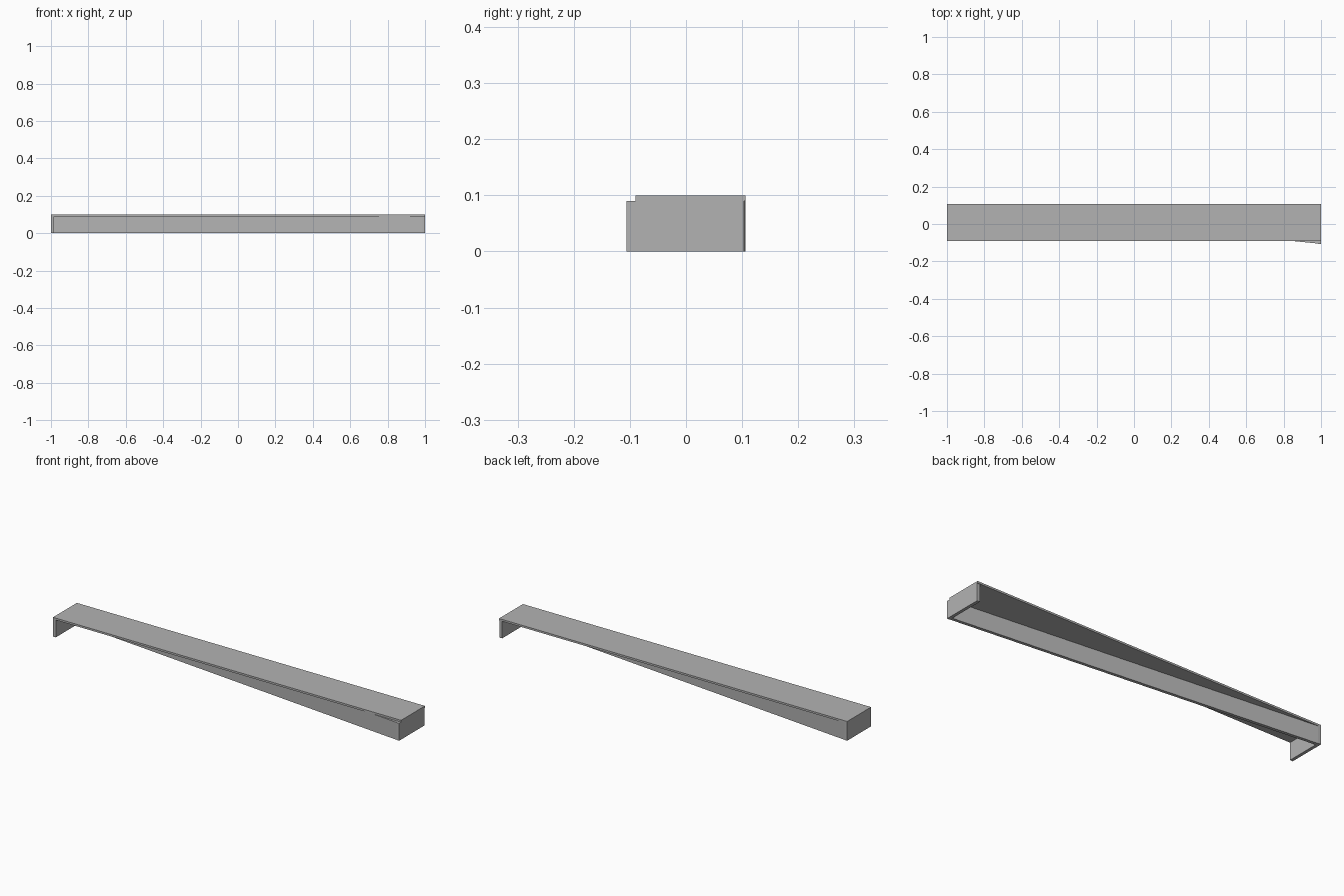
import bpy
import bmesh

cube = bpy.data.objects.get("Cube")
if cube:
    bpy.data.objects.remove(cube, do_unlink=True)

grey = bpy.data.materials.new("plain grey")
grey.use_nodes = True
colour = (0.45, 0.45, 0.45, 1)
grey.diffuse_color = colour
grey.node_tree.nodes["Principled BSDF"].inputs["Base Color"].default_value = colour

TOP = 0.1        # full height
UNDER = 0.09     # underside of the top board
FRONT, BACK = -0.09, 0.106
LIP = -0.106     # front of the left end, just past the board
WALL = 0.016


def slab(name, outline, z0, z1):
    """Extrude a plan outline upward from z0 to z1."""
    bm = bmesh.new()
    face = bm.faces.new([bm.verts.new((x, y, z0)) for x, y in outline])
    made = bmesh.ops.extrude_face_region(bm, geom=[face])["geom"]
    top = [v for v in made if isinstance(v, bmesh.types.BMVert)]
    bmesh.ops.translate(bm, verts=top, vec=(0, 0, z1 - z0))
    bmesh.ops.recalc_face_normals(bm, faces=bm.faces)
    mesh = bpy.data.meshes.new(name)
    bm.to_mesh(mesh)
    bm.free()
    mesh.materials.append(grey)
    obj = bpy.data.objects.new(name, mesh)
    bpy.context.collection.objects.link(obj)


def rect(x0, x1, y0, y1):
    return [(x0, y0), (x1, y0), (x1, y1), (x0, y1)]


# Flat top board
slab("top_board", rect(-1, 1, FRONT, BACK), UNDER, TOP)

# End walls below the board
slab("right_end", rect(-1, -1 + WALL, FRONT, BACK), 0, UNDER)
slab("left_end", rect(1 - WALL, 1, LIP, BACK - 0.003), 0, UNDER)

# Diagonal web from the front left corner to the back right corner
slab("diagonal_web",
     [(1, LIP), (1, LIP + WALL), (-1, BACK), (-1, BACK - WALL)], 0, UNDER)
